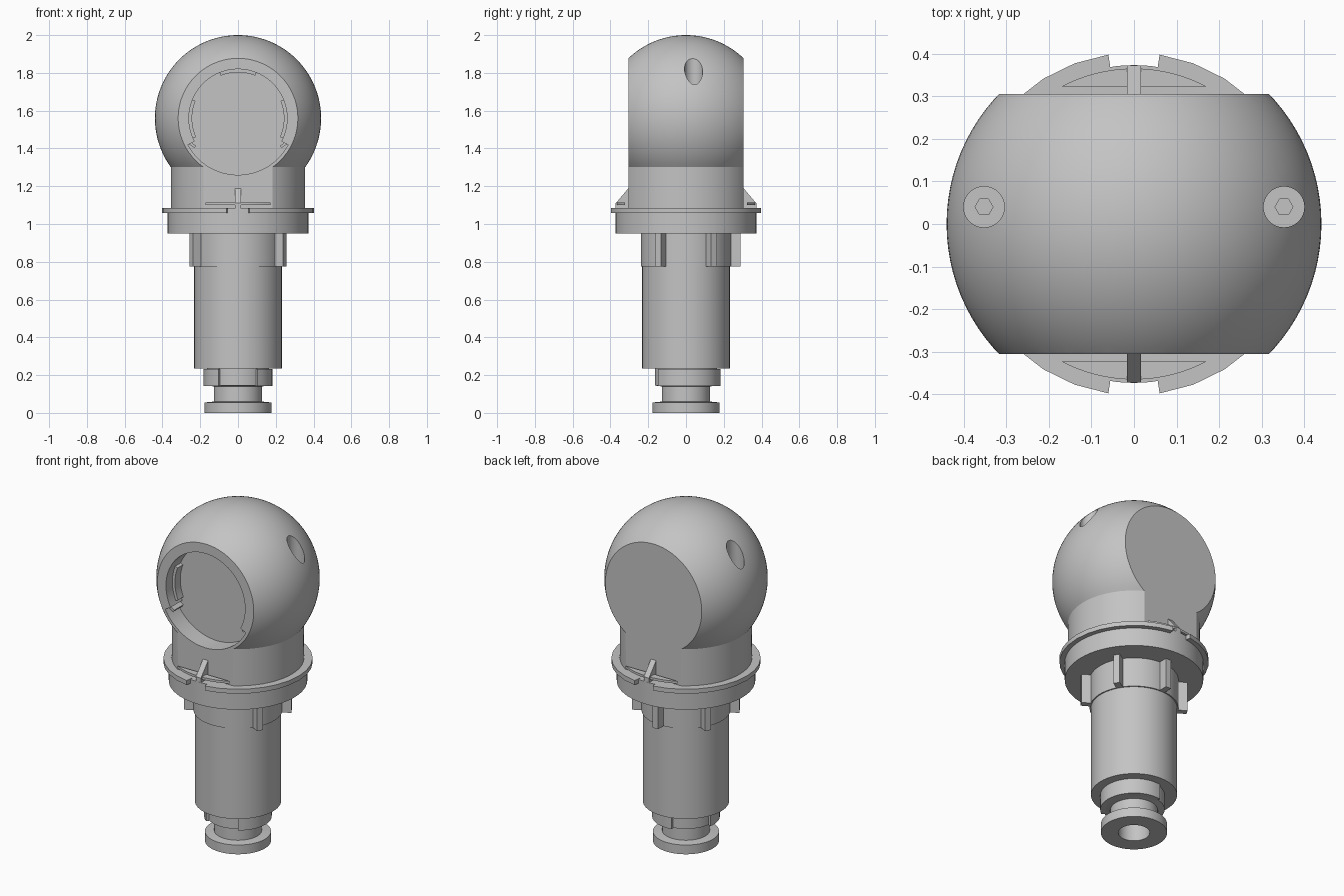
import bpy, bmesh
from math import sin, cos, radians, pi
from mathutils import Matrix, Vector

if "Cube" in bpy.data.objects:
    bpy.data.objects.remove(bpy.data.objects["Cube"])

grey = bpy.data.materials.new("plain grey")
grey.use_nodes = True
COLOR = (0.55, 0.55, 0.55, 1)
grey.diffuse_color = COLOR
grey.node_tree.nodes["Principled BSDF"].inputs["Base Color"].default_value = COLOR

CENTRE = Vector((0, 0, 1.56))   # middle of the ball
BALL, FLAT = 0.44, 0.305        # ball radius, distance of the flat faces


def finish(name, bm):
    bmesh.ops.recalc_face_normals(bm, faces=bm.faces)
    mesh = bpy.data.meshes.new(name)
    bm.to_mesh(mesh)
    bm.free()
    mesh.materials.append(grey)
    ob = bpy.data.objects.new(name, mesh)
    bpy.context.collection.objects.link(ob)
    return ob


def smooth(ob):
    bpy.ops.object.select_all(action='DESELECT')
    ob.select_set(True)
    bpy.context.view_layer.objects.active = ob
    bpy.ops.object.shade_smooth_by_angle(angle=radians(30))
    return ob


def lathe(name, profile, steps=64):
    """Revolve (radius, height) points around z; ends lie on the axis."""
    bm = bmesh.new()
    verts = [bm.verts.new((r, 0, z)) for r, z in profile]
    edges = [bm.edges.new(pair) for pair in zip(verts, verts[1:])]
    bmesh.ops.spin(bm, geom=verts + edges, cent=(0, 0, 0), axis=(0, 0, 1),
                   angle=2 * pi, steps=steps, use_duplicate=False)
    bmesh.ops.remove_doubles(bm, verts=bm.verts, dist=0.0005)
    return finish(name, bm)


def prism(name, outline, depth, matrix=Matrix()):
    """Extrude a flat outline upward by depth, then place it."""
    bm = bmesh.new()
    face = bm.faces.new([bm.verts.new((x, y, 0)) for x, y in outline])
    new = bmesh.ops.extrude_face_region(bm, geom=[face])["geom"]
    bmesh.ops.translate(bm, vec=(0, 0, depth),
                        verts=[v for v in new if isinstance(v, bmesh.types.BMVert)])
    bm.transform(matrix)
    return finish(name, bm)


def arc(r, a0, a1, n):
    angles = [radians(a0 + (a1 - a0) * i / n) for i in range(n + 1)]
    return [(r * cos(a), r * sin(a)) for a in angles]


def circle(r, n=48):
    return arc(r, 0, 360, n)[:-1]


def band(r0, r1, a0, a1, n=14):
    return arc(r1, a0, a1, n) + arc(r0, a1, a0, n)


def box(x, y):
    return [(-x, -y), (x, -y), (x, y), (-x, y)]


def cut(ob, tool, operation='DIFFERENCE'):
    mod = ob.modifiers.new("cut", 'BOOLEAN')
    mod.operation, mod.object, mod.solver = operation, tool, 'EXACT'
    bpy.context.view_layer.objects.active = ob
    bpy.ops.object.modifier_apply(modifier=mod.name)
    bpy.data.objects.remove(tool)


def facing(side, y):
    """Local x, y become x, z on a face; local z points out of the front or back."""
    turn = Matrix.Rotation(pi / 2, 4, 'X') if side < 0 else \
        Matrix.Rotation(pi, 4, 'Z') @ Matrix.Rotation(pi / 2, 4, 'X')
    return Matrix.Translation(CENTRE + Vector((0, side * y, 0))) @ turn


# Ball head with its neck, flattened front and back
ball = [(BALL * cos(radians(a)), CENTRE.z + BALL * sin(radians(a))) for a in range(-36, 90, 3)]
head = lathe("ball_head", [(0, 1.07), (0.355, 1.07)] + ball + [(0, CENTRE.z + BALL)], 96)
cut(head, prism("slab", box(1, FLAT), 3), 'INTERSECT')

# Round recesses in both flat faces; the front one widens below
FLOOR = FLAT - 0.11
keyhole = arc(0.26, -28, 208, 48) + arc(0.3, 208, 332, 28)
cut(head, prism("front_cutter", keyhole, 0.3, facing(-1, FLOOR)))
cut(head, prism("back_cutter", circle(0.265, 64), 0.3, facing(1, FLAT - 0.09)))
cut(head, prism("vent_cutter", circle(0.014, 12), 0.1,
                Matrix.Translation((0, 0, -0.345)) @ facing(1, FLAT - 0.04)))

# Stepped vertical screw holes in the shoulders
for side in (-1, 1):
    for r, z, n in ((0.048, 1.66, 32), (0.021, 1.56, 6)):
        cut(head, prism("screw_cutter", circle(r, n), 0.5,
                        Matrix.Translation((side * 0.352, 0.04, z))))
smooth(head)

# Clips and small ledges inside the front recess
for name, a0, a1 in (("top_clip", 68, 112), ("left_clip", -24, 22), ("right_clip", 158, 204)):
    smooth(prism(name, band(0.243, 0.265, a0, a1), 0.05, facing(-1, FLOOR)))
for side, name in ((1, "left_ledge"), (-1, "right_ledge")):
    place = facing(-1, FLOOR) @ Matrix.Translation((side * 0.253, -0.134, 0)) \
        @ Matrix.Rotation(side * radians(32), 4, 'Z')
    prism(name, box(0.032, 0.007), 0.085, place)

# Brackets under the flat faces: a thin curved shelf with a gusset
for side, name in ((-1, "front"), (1, "back")):
    mid = 90 * side
    smooth(prism(name + "_shelf", arc(0.365, mid - 28, mid + 28, 16), 0.014,
                 Matrix.Translation((0, 0, 1.1))))
    upright = Matrix.Translation((-0.017, 0, 0)) @ Matrix(
        ((0, 0, 1, 0), (side, 0, 0, 0), (0, 1, 0, 0), (0, 0, 0, 1)))
    prism(name + "_gusset", [(0.3, 1.08), (0.372, 1.08), (0.372, 1.11), (0.3, 1.195)],
          0.034, upright)

# Flange with a two-part lip, open at front and back
smooth(lathe("flange", [(0, 0.95), (0.373, 0.95), (0.373, 1.083), (0, 1.083)]))
for name, mid in (("left_lip", 0), ("right_lip", 180)):
    smooth(prism(name, band(0.36, 0.402, mid - 81.4, mid + 81.4), 0.027,
                 Matrix.Translation((0, 0, 1.058))))

# Stem, grooved foot and socket in one turned profile
smooth(lathe("stem", [
    (0, 0.3), (0.085, 0.3), (0.085, 0), (0.178, 0), (0.178, 0.055), (0.128, 0.06),
    (0.128, 0.14), (0.165, 0.145), (0.165, 0.235), (0.232, 0.235), (0.232, 0.775),
    (0.239, 0.775), (0.239, 0.96), (0, 0.96)]))
for i, (a0, a1) in enumerate(((-55, 100), (172, 235))):
    smooth(prism(f"foot_collar_{i + 1}", band(0.12, 0.182, a0, a1, 20), 0.09,
                 Matrix.Translation((0, 0, 0.143))))

# Upright keys around the top of the stem
for i, angle in enumerate((-31, 31, 90, 149, 211)):
    prism(f"key_{i + 1}", box(0.035, 0.018), 0.18,
          Matrix.Rotation(radians(angle), 4, 'Z') @ Matrix.Translation((0.254, 0, 0.775)))
